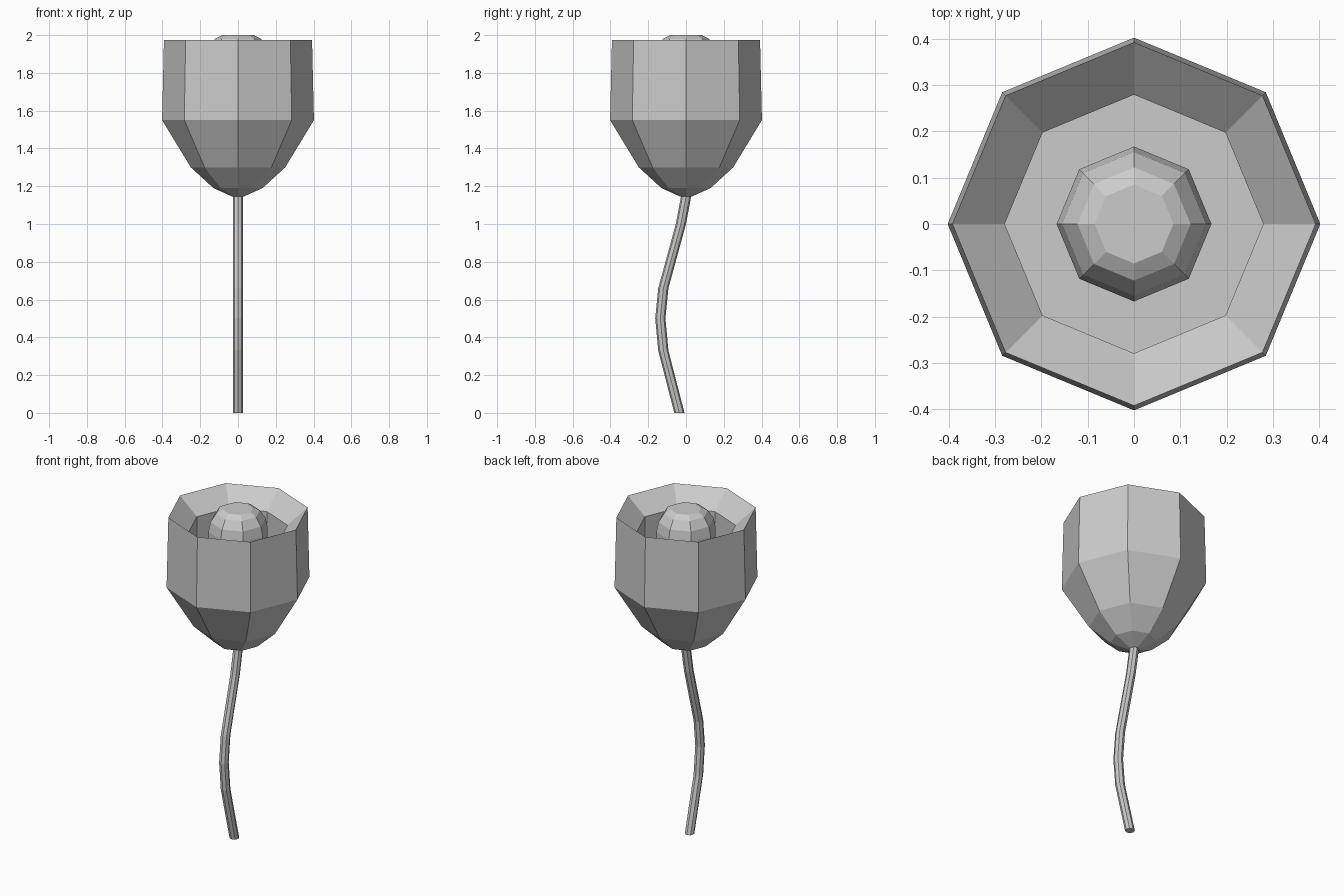
import bpy, bmesh
from math import cos, sin, pi

if "Cube" in bpy.data.objects:
    bpy.data.objects.remove(bpy.data.objects["Cube"])


def loft(name, rings, sides=8):
    """Flat-faced tube through horizontal rings (y offset, z, radius), capped at both ends."""
    bm = bmesh.new()
    loops = [[bm.verts.new((r * cos(2 * pi * i / sides), y + r * sin(2 * pi * i / sides), z))
              for i in range(sides)] for y, z, r in rings]
    for a, b in zip(loops, loops[1:]):
        for i in range(sides):
            j = (i + 1) % sides
            bm.faces.new((a[i], a[j], b[j], b[i]))
    bm.faces.new(loops[0][::-1])
    bm.faces.new(loops[-1])
    bmesh.ops.recalc_face_normals(bm, faces=bm.faces)
    mesh = bpy.data.meshes.new(name)
    bm.to_mesh(mesh)
    bm.free()
    obj = bpy.data.objects.new(name, mesh)
    bpy.context.collection.objects.link(obj)
    return obj


# Flower cup: outside up to the rim, bevelled lip, then down to the inner floor
cup = [(1.145, 0.03), (1.19, 0.13), (1.30, 0.25), (1.55, 0.402),
       (1.975, 0.392), (1.875, 0.279), (1.55, 0.279)]
loft("flower_cup", [(0, z, r) for z, r in cup])

# Domed centre standing on the cup floor
centre = [(1.55, 0.155), (1.62, 0.167), (1.87, 0.167), (1.93, 0.155),
          (1.98, 0.122), (2.0, 0.085)]
loft("flower_centre", [(0, z, r) for z, r in centre])

# Bent stem
path = [(-0.035, 0.0), (-0.12, 0.33), (-0.136, 0.5), (-0.12, 0.66),
        (-0.027, 1.0), (0.003, 1.16)]
loft("stem", [(y, z, 0.027) for y, z in path])
